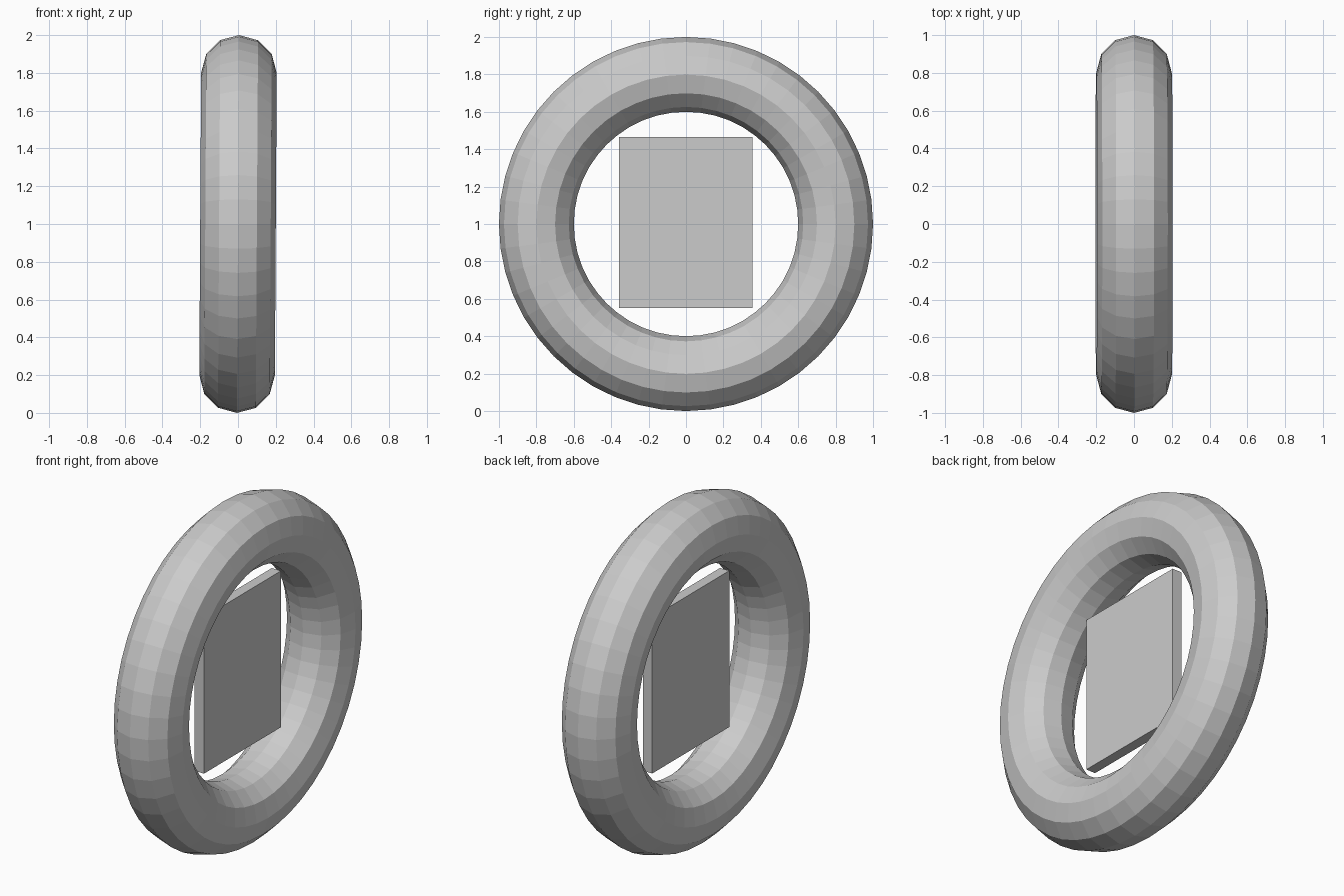
import bpy
from math import radians

if "Cube" in bpy.data.objects:
    bpy.data.objects.remove(bpy.data.objects["Cube"])

# Upright low-poly ring facing sideways, with a barely visible tilt
bpy.ops.mesh.primitive_torus_add(
    major_radius=0.8, minor_radius=0.2,
    major_segments=48, minor_segments=12,
    location=(0, 0, 1), rotation=(0, radians(90.35), 0))
bpy.context.object.name = "ring"

# Thin rectangular panel floating inside the ring
bpy.ops.mesh.primitive_cube_add(size=1, location=(0, -0.001, 1.007))
panel = bpy.context.object
panel.name = "center_panel"
panel.scale = (0.06, 0.712, 0.914)
bpy.ops.object.transform_apply(location=False, rotation=False, scale=True)
